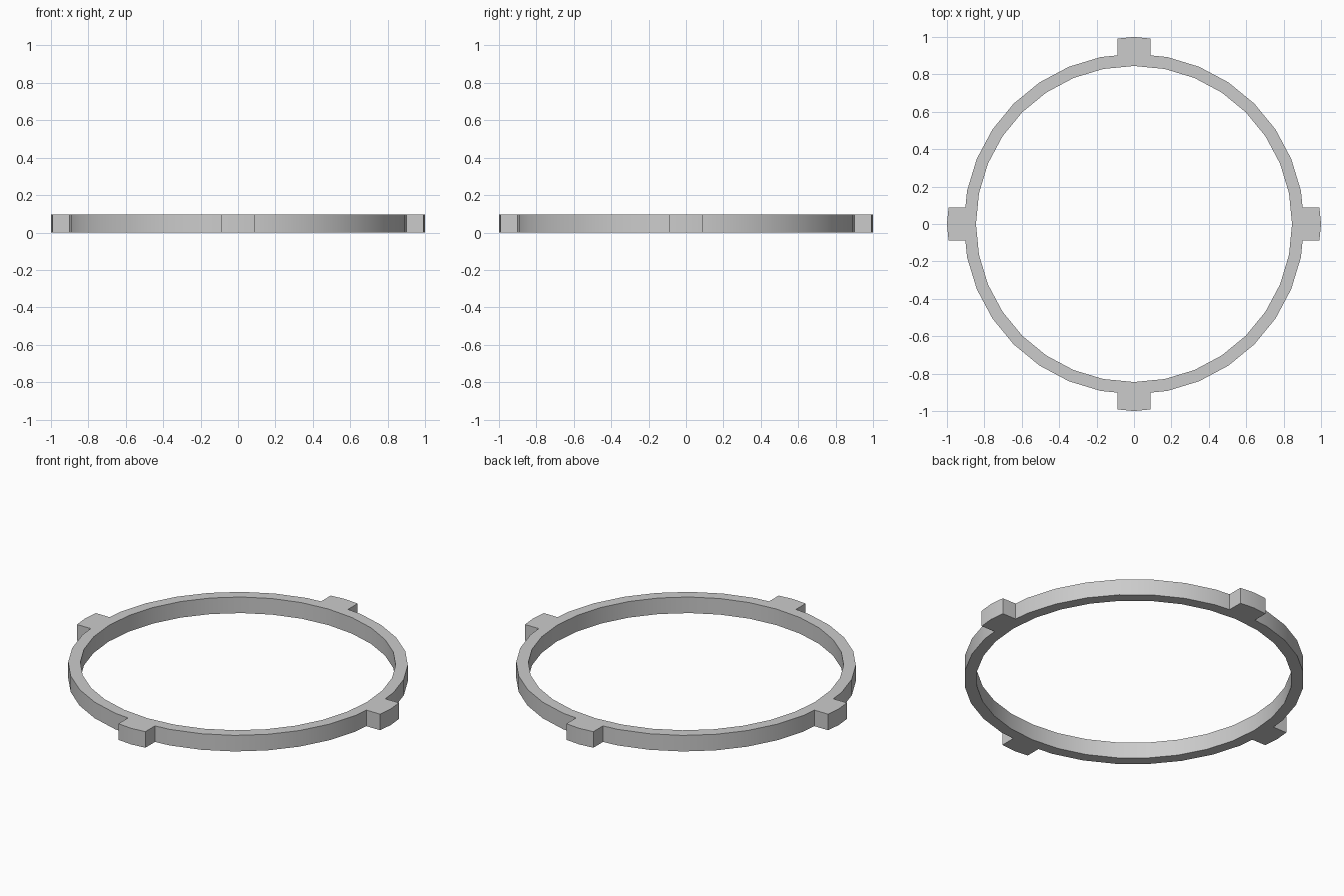
import bpy, bmesh
from math import cos, sin, pi, radians

if "Cube" in bpy.data.objects:
    bpy.data.objects.remove(bpy.data.objects["Cube"])

R_IN, R_OUT, R_TAB = 0.845, 0.91, 1.0
HALF_TAB, HEIGHT = 0.088, 0.095
STEP = 2 * pi / 32


def edge_x(r):
    """x on a 32-sided circle's first facet where y = HALF_TAB."""
    return r + HALF_TAB / (r * sin(STEP)) * r * (cos(STEP) - 1)


bm = bmesh.new()


def vert(x, y, turn):
    c, s = cos(turn), sin(turn)
    return bm.verts.new((x * c - y * s, x * s + y * c, 0))


# Flat ring outline: inner circle, and outer circle with four tabs
inner = [vert(R_IN, 0, i * STEP) for i in range(32)]
a, b = edge_x(R_OUT), edge_x(R_TAB)
tab_profile = [(a, -HALF_TAB), (b, -HALF_TAB), (R_TAB, 0), (b, HALF_TAB), (a, HALF_TAB)]
tabs = [[vert(x, y, q * pi / 2) for x, y in tab_profile] for q in range(4)]

for q in range(4):
    i0 = q * 8
    bm.faces.new([inner[i0]] + tabs[q])
    arc = [tabs[q][-1]] + [vert(R_OUT, 0, (i0 + k) * STEP) for k in range(1, 8)]
    arc.append(tabs[(q + 1) % 4][0])
    for k in range(8):
        bm.faces.new([inner[i0 + k], arc[k], arc[k + 1], inner[(i0 + k + 1) % 32]])

# Raise the outline into a solid
result = bmesh.ops.extrude_face_region(bm, geom=bm.faces[:], use_keep_orig=True)
top = [v for v in result["geom"] if isinstance(v, bmesh.types.BMVert)]
bmesh.ops.translate(bm, verts=top, vec=(0, 0, HEIGHT))
bmesh.ops.recalc_face_normals(bm, faces=bm.faces[:])

mesh = bpy.data.meshes.new("tabbed_ring")
bm.to_mesh(mesh)
bm.free()
ring = bpy.data.objects.new("tabbed_ring", mesh)
bpy.context.collection.objects.link(ring)

# Smooth round walls, sharp rims and tab corners
bpy.context.view_layer.objects.active = ring
ring.select_set(True)
bpy.ops.object.shade_smooth_by_angle(angle=radians(30))
